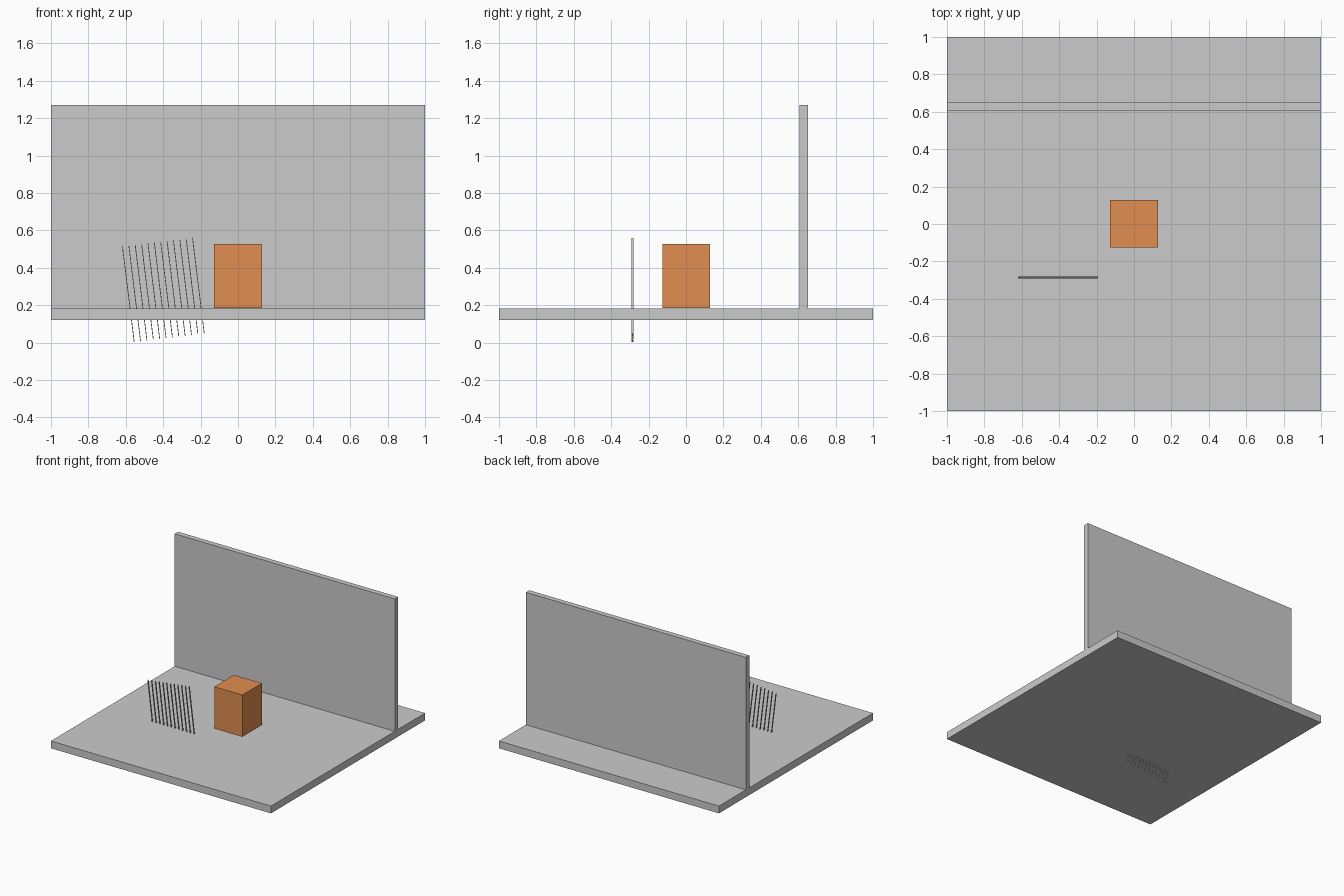
import bpy, bmesh, math
from mathutils import Matrix, Vector

if "Cube" in bpy.data.objects:
    bpy.data.objects.remove(bpy.data.objects["Cube"])


def add_boxes(name, boxes, transform=Matrix.Identity(4)):
    """One object made of boxes given as (centre, size)."""
    bm = bmesh.new()
    for centre, size in boxes:
        m = transform @ Matrix.Translation(centre) @ Matrix.Diagonal((*size, 1))
        bmesh.ops.create_cube(bm, size=1, matrix=m)
    mesh = bpy.data.meshes.new(name)
    bm.to_mesh(mesh)
    bm.free()
    obj = bpy.data.objects.new(name, mesh)
    bpy.context.collection.objects.link(obj)
    return obj


def span(lo, hi):
    lo, hi = Vector(lo), Vector(hi)
    return (lo + hi) / 2, hi - lo


# Floor slab and upright back wall
add_boxes("floor", [span((-1, -1, 0.122), (1, 1, 0.182))])
add_boxes("back_wall", [span((-1, 0.607, 0.182), (1, 0.651, 1.27))])

# Orange block standing on the floor
block = add_boxes("block", [span((-0.127, -0.125, 0.185), (0.127, 0.129, 0.527))])
orange = bpy.data.materials.new("orange")
orange.diffuse_color = (0.75, 0.27, 0.08, 1)
orange.use_nodes = True
orange.node_tree.nodes["Principled BSDF"].inputs["Base Color"].default_value = orange.diffuse_color
block.data.materials.append(orange)

# Tilted row of thin slats passing through the floor
count, pitch = 12, 0.0343
tilt = Matrix.Translation((-0.399, -0.287, 0.281)) @ Matrix.Rotation(math.radians(-7), 4, 'Y')
slats = [(((i - (count - 1) / 2) * pitch, 0, 0), (0.004, 0.011, 0.514)) for i in range(count)]
add_boxes("slats", slats, tilt)
